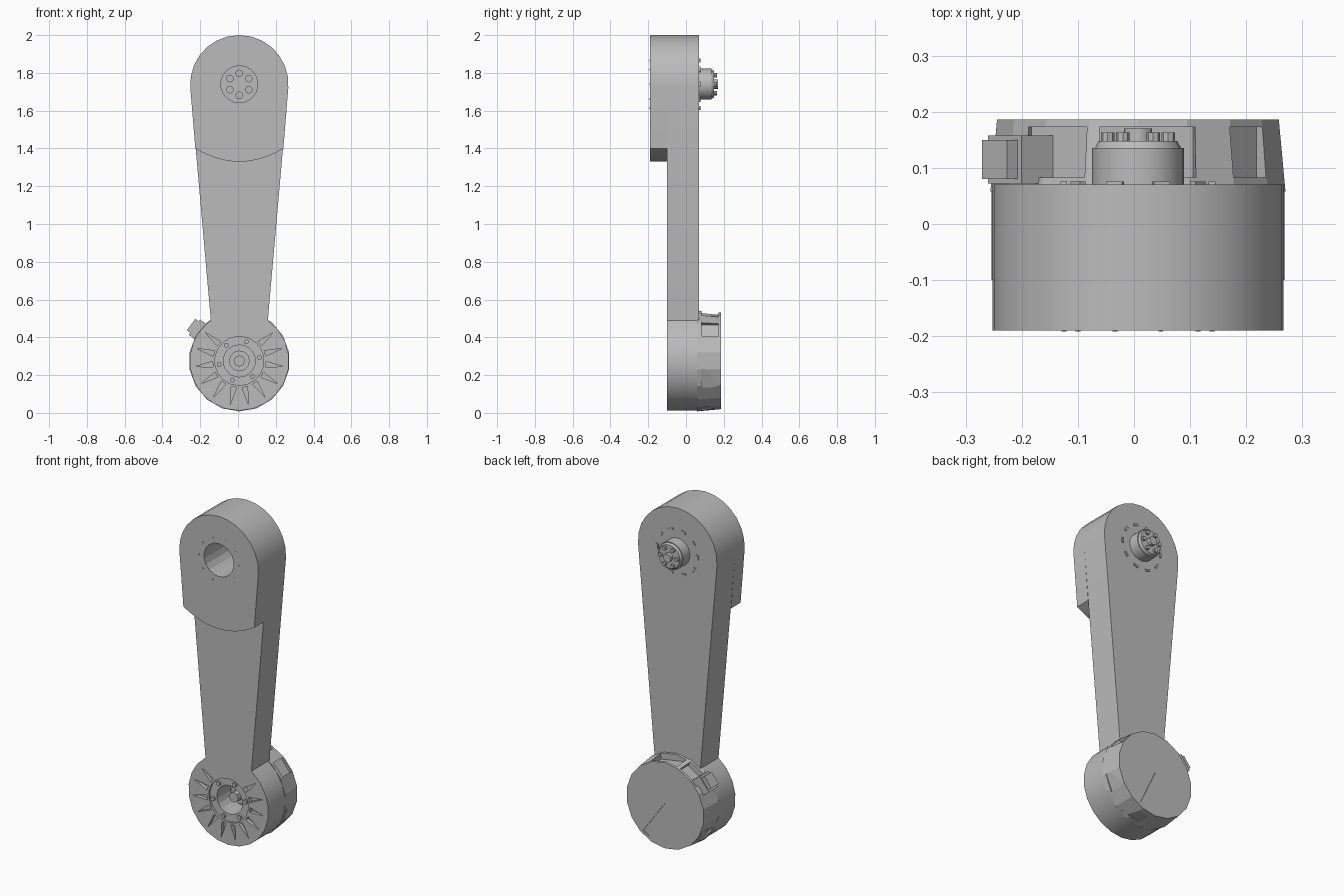
import bpy, bmesh, math, random
from mathutils import Matrix, Vector

random.seed(4)
if "Cube" in bpy.data.objects:
    bpy.data.objects.remove(bpy.data.objects["Cube"])

grey = bpy.data.materials.new("satin_grey")
grey.use_nodes = True
colour = (0.5, 0.5, 0.5, 1)
grey.diffuse_color = colour
grey.node_tree.nodes["Principled BSDF"].inputs["Base Color"].default_value = colour

CX, TOP, LOW = 0.007, 1.74, 0.275      # shared axis, upper and lower joint heights
FRONT, BACK, THICK = -0.10, 0.07, -0.19


def finish(name, bm, smooth=30):
    bmesh.ops.recalc_face_normals(bm, faces=bm.faces)
    mesh = bpy.data.meshes.new(name)
    bm.to_mesh(mesh)
    bm.free()
    mesh.materials.append(grey)
    obj = bpy.data.objects.new(name, mesh)
    bpy.context.collection.objects.link(obj)
    if smooth:
        bpy.ops.object.select_all(action='DESELECT')
        obj.select_set(True)
        bpy.context.view_layer.objects.active = obj
        bpy.ops.object.shade_smooth_by_angle(angle=math.radians(smooth))
    return obj


def add_prism(bm, points, y0, y1):
    """Extrude an xz outline from y0 to y1."""
    face = bm.faces.new([bm.verts.new((x, y0, z)) for x, z in points])
    new = bmesh.ops.extrude_face_region(bm, geom=[face])["geom"]
    bmesh.ops.translate(bm, vec=(0, y1 - y0, 0),
                        verts=[v for v in new if isinstance(v, bmesh.types.BMVert)])


def add_disc(bm, x, z, y0, y1, r0, r1=None, sides=24):
    """Cylinder or cone along y, r0 at y0 and r1 at y1."""
    place = Matrix.Translation((x, (y0 + y1) / 2, z)) @ Matrix.Rotation(-math.pi / 2, 4, 'X')
    bmesh.ops.create_cone(bm, cap_ends=True, segments=sides, radius1=r0,
                          radius2=r0 if r1 is None else r1, depth=y1 - y0, matrix=place)


def add_box(bm, centre, size, turn=0):
    place = (Matrix.Translation(centre) @ Matrix.Rotation(turn, 4, 'Y')
             @ Matrix.Diagonal((*size, 1)))
    bmesh.ops.create_cube(bm, size=1, matrix=place)


def polar(z, radius, degrees):
    a = math.radians(degrees)
    return CX + radius * math.cos(a), z + radius * math.sin(a)


def arc(z, radius, start, end, steps):
    return [polar(z, radius, start + (end - start) * i / steps) for i in range(steps + 1)]


def cut(obj, bm):
    cutter = finish("cutter", bm, 0)
    cutter.hide_render = True
    mod = obj.modifiers.new("cut", 'BOOLEAN')
    mod.operation, mod.solver, mod.object = 'DIFFERENCE', 'EXACT', cutter
    bpy.context.view_layer.objects.active = obj
    bpy.ops.object.modifier_apply(modifier=mod.name)
    bpy.data.objects.remove(cutter)


# Arm and lower drum share one outline
bm = bmesh.new()
add_prism(bm, arc(TOP, 0.26, -4, 184, 14) + arc(LOW, 0.263, 125, 415, 18), FRONT, BACK)
arm = finish("tapered_arm", bm)

# Thick upper housing with a bowed lower edge
bm = bmesh.new()
lower_edge = [(CX + 0.233 * t, 1.33 + 0.07 * t * t) for t in [i / 6 - 1 for i in range(13)]]
add_prism(bm, arc(TOP, 0.26, -4, 184, 14) + lower_edge, THICK, FRONT + 0.001)
housing = finish("upper_housing", bm)

# Upper bore passes through the housing into the arm
for part in (housing, arm):
    bm = bmesh.new()
    add_disc(bm, CX, TOP, -0.25, 0.05, 0.098, sides=18)
    cut(part, bm)

# Lower bore with a shallow step
bm = bmesh.new()
add_disc(bm, CX, LOW, -0.2, 0.04, 0.085, sides=18)
cut(arm, bm)
bm = bmesh.new()
add_disc(bm, CX, LOW, -0.2, FRONT + 0.012, 0.13, sides=18)
cut(arm, bm)

# Radial wedge grooves between the drum spokes
for i in range(12):
    a = 140 + i * 260 / 11
    bm = bmesh.new()
    tip = polar(LOW, 0.235, a)
    wedge = [polar(LOW, 0.142, a - 6), tip, polar(LOW, 0.142, a + 6)]
    add_prism(bm, wedge, -0.15, FRONT + 0.022)
    cut(arm, bm)

# Screws inside the two bores and around their rims
bm = bmesh.new()
for i in range(6):
    x, z = polar(TOP, 0.058, i * 60 + 30)
    add_disc(bm, x, z, 0.025, 0.051, 0.02, sides=10)
    x, z = polar(LOW, 0.108, i * 60 + 10)
    add_disc(bm, x, z, FRONT - 0.001, FRONT + 0.013, 0.013, sides=8)
finish("bore_screws", bm)

bm = bmesh.new()
for i in range(10):
    x, z = polar(TOP, 0.132, i * 36)
    add_disc(bm, x, z, THICK - 0.002, THICK + 0.003, 0.005, sides=6)
    add_box(bm, (x, BACK + 0.002, z), (0.012, 0.008, 0.03), -math.radians(i * 36))
finish("rim_pins", bm)

# Stepped spindle inside the lower bore
bm = bmesh.new()
add_disc(bm, CX, LOW, 0.0, 0.041, 0.055, sides=12)
add_disc(bm, CX, LOW, -0.05, 0.001, 0.03, sides=8)
finish("lower_spindle", bm)

# Rear output hub, flange and bolts
bm = bmesh.new()
add_disc(bm, CX, TOP, BACK - 0.005, 0.135, 0.082)
add_disc(bm, CX, TOP, 0.135, 0.148, 0.077, 0.070)
finish("output_hub", bm)
bm = bmesh.new()
for i in range(6):
    x, z = polar(TOP, 0.054, i * 60)
    add_disc(bm, x, z, 0.147, 0.163, 0.012, sides=8)
add_disc(bm, CX, TOP, 0.147, 0.170, 0.025, sides=12)
finish("hub_bolts", bm)

# Faceted rear cover with a skirt
bm = bmesh.new()
add_disc(bm, CX, LOW, 0.058, 0.186, 0.267, 0.255, sides=18)
cover = finish("rear_cover", bm, 0)
for a, width, depth in ((125, 0.13, 0.045), (85, 0.17, 0.05), (40, 0.09, 0.035),
                        (-20, 0.12, 0.02), (-75, 0.08, 0.02), (215, 0.1, 0.025)):
    # Sloped rim pocket
    bm = bmesh.new()
    x, z = polar(LOW, 0.29, a)
    add_box(bm, (x, 0.128, z), (2 * depth + 0.03, 0.09, width),
            -math.radians(a + random.uniform(-6, 6)))
    cut(cover, bm)

# Shallow fan groove across the cover face
bm = bmesh.new()
fan = [polar(LOW, 0.02, 100), polar(LOW, 0.235, -52), polar(LOW, 0.235, -64)]
add_prism(bm, fan, 0.181, 0.25)
cut(cover, bm)

# Angled cable connector
bm = bmesh.new()
x, z = polar(LOW, 0.262, 143)
add_box(bm, (x, 0.115, z), (0.07, 0.085, 0.10), -math.radians(143))
x, z = polar(LOW, 0.295, 143)
add_box(bm, (x, 0.115, z), (0.05, 0.07, 0.075), -math.radians(143))
finish("cable_connector", bm, 0)
